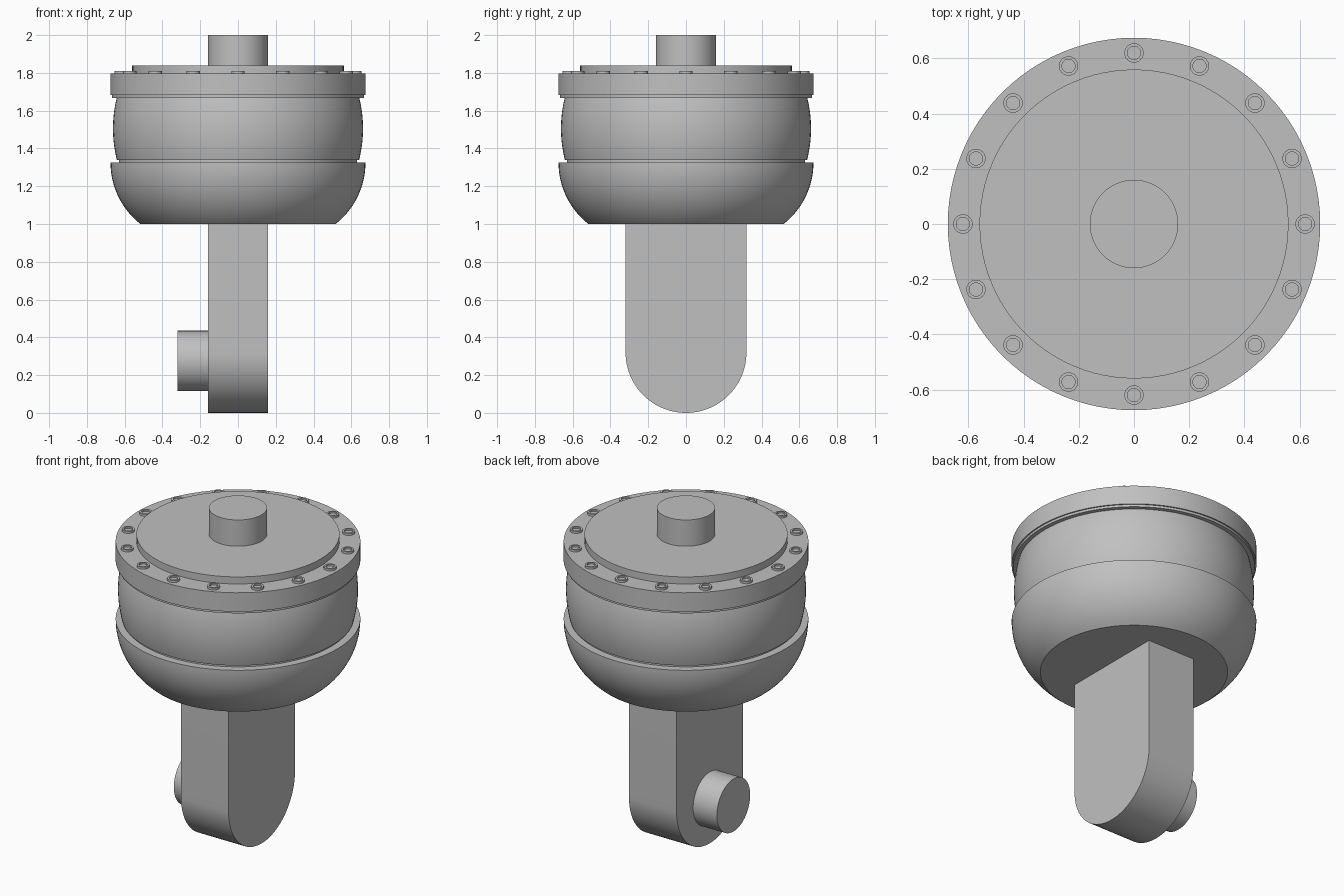
import bpy, bmesh
from math import sin, cos, pi, radians, sqrt
from mathutils import Matrix, Vector

if "Cube" in bpy.data.objects:
    bpy.data.objects.remove(bpy.data.objects["Cube"], do_unlink=True)

grey = bpy.data.materials.new("plain grey")
grey.use_nodes = True
COLOUR = (0.53, 0.53, 0.53, 1)
grey.diffuse_color = COLOUR
grey.node_tree.nodes["Principled BSDF"].inputs["Base Color"].default_value = COLOUR


def finish(name, bm):
    """Turn a bmesh into a named object, smooth with sharp edges kept."""
    bmesh.ops.recalc_face_normals(bm, faces=bm.faces)
    mesh = bpy.data.meshes.new(name)
    bm.to_mesh(mesh)
    bm.free()
    mesh.materials.append(grey)
    mesh.shade_smooth()
    mesh.set_sharp_from_angle(angle=radians(30))
    obj = bpy.data.objects.new(name, mesh)
    bpy.context.collection.objects.link(obj)
    return obj


def lathe(name, profile, steps=96):
    """Revolve (radius, height) points about z; ends close on the axis."""
    points = [(0, profile[0][1])] + profile + [(0, profile[-1][1])]
    bm = bmesh.new()
    verts = [bm.verts.new((r, 0, z)) for r, z in points]
    edges = [bm.edges.new(pair) for pair in zip(verts, verts[1:])]
    bmesh.ops.spin(bm, geom=verts + edges, cent=(0, 0, 0), axis=(0, 0, 1),
                   angle=2 * pi, steps=steps)
    bmesh.ops.remove_doubles(bm, verts=bm.verts, dist=1e-5)
    return finish(name, bm)


def cylinder(name, radius, z0, z1):
    return lathe(name, [(radius, z0), (radius, z1)])


# Lower bowl: circular arc with a flat underside and a square rim
R, RIM = 0.413, 1.325
arc = []
for i in range(17):
    z = 1.0 + (RIM - 1.0) * i / 16
    arc.append((0.675 - R + sqrt(R * R - (RIM - z) ** 2), z))
lathe("lower_bowl", arc)

# Bulging middle body between two narrow seams
cylinder("lower_seam", 0.63, 1.31, 1.345)
bulge = []
for i in range(17):
    t = i / 8 - 1
    bulge.append((0.662 - 0.021 * t * t, 1.505 + 0.167 * t))
lathe("middle_body", bulge)
cylinder("gasket", 0.667, 1.668, 1.682)

# Top flange, raised plate and central stud
cylinder("top_flange", 0.675, 1.682, 1.797)
cylinder("top_plate", 0.56, 1.79, 1.84)
cylinder("top_stud", 0.16, 1.83, 2.0)

# Ring of bolts with shallow sockets
bolt = lathe("bolt", [(0.035, 1.79), (0.035, 1.81), (0.024, 1.81), (0.024, 1.801)], 24)
for i in range(16):
    a = 2 * pi * i / 16
    item = bolt if i == 0 else bpy.data.objects.new("bolt", bolt.data)
    if i:
        bpy.context.collection.objects.link(item)
    item.location = (0.62 * cos(a), 0.62 * sin(a), 0)

# Flat shank with a rounded lower end
HALF, THICK = 0.32, 0.16
outline = [(HALF, 1.01)]
outline += [(HALF * cos(pi * i / 48), HALF - HALF * sin(pi * i / 48)) for i in range(49)]
outline.append((-HALF, 1.01))
bm = bmesh.new()
face = bm.faces.new([bm.verts.new((-THICK, y, z)) for y, z in outline])
side = bmesh.ops.extrude_face_region(bm, geom=[face])["geom"]
bmesh.ops.translate(bm, vec=Vector((2 * THICK, 0, 0)),
                    verts=[v for v in side if isinstance(v, bmesh.types.BMVert)])
finish("shank", bm)

# Side pin
pin = cylinder("side_pin", 0.16, 0.15, 0.32)
pin.data.transform(Matrix.Translation((0, 0, 0.275)) @ Matrix.Rotation(-pi / 2, 4, 'Y'))
